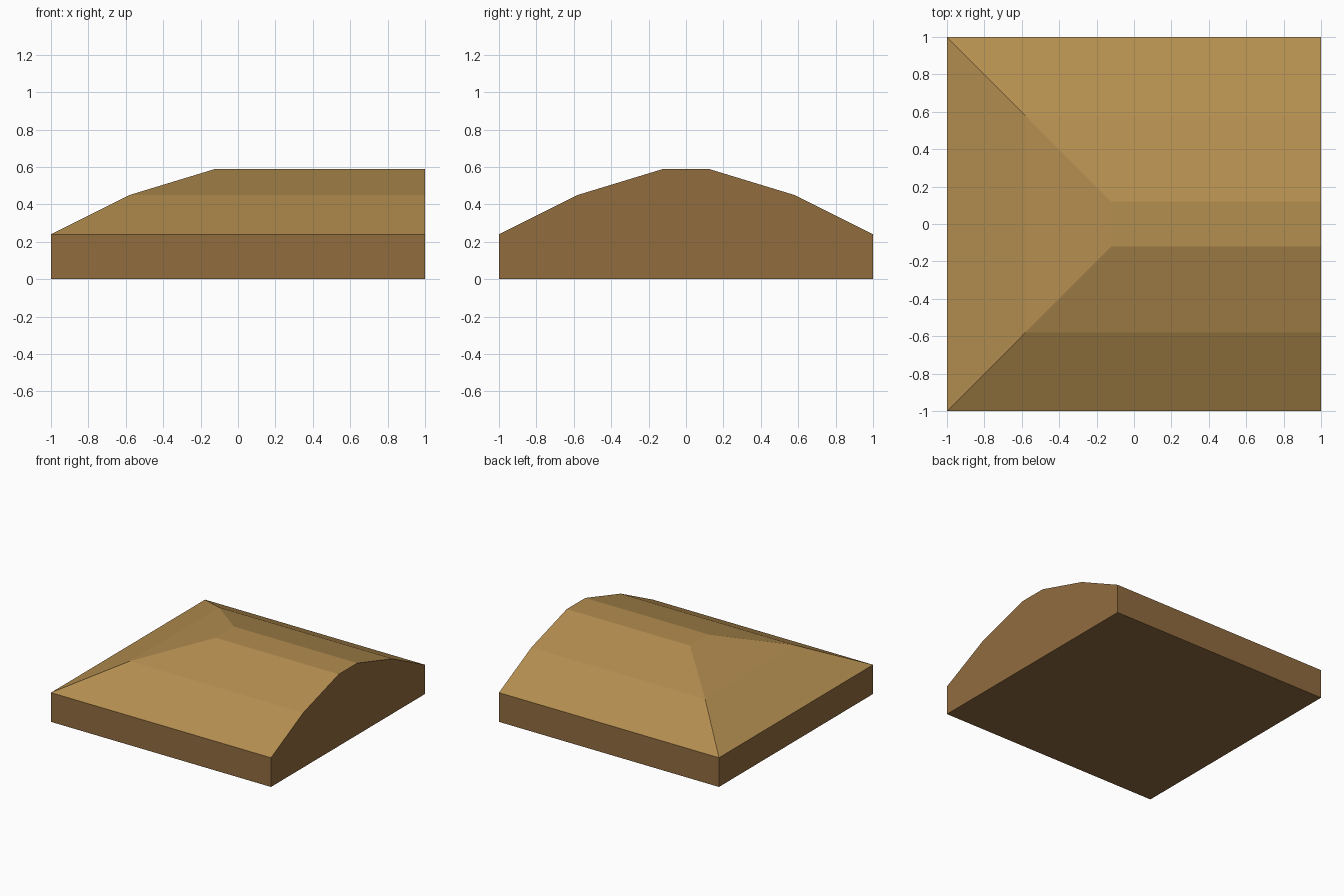
import bpy
import bmesh

cube = bpy.data.objects.get("Cube")
if cube:
    bpy.data.objects.remove(cube)


def linear(rgb):
    return [((c / 255 + 0.055) / 1.055) ** 2.4 for c in rgb] + [1.0]


def make_material(name, rgb):
    mat = bpy.data.materials.new(name)
    mat.use_nodes = True
    mat.diffuse_color = linear(rgb)
    mat.node_tree.nodes["Principled BSDF"].inputs["Base Color"].default_value = linear(rgb)
    return mat


# Half width and height of each level, from the ground to the flat ridge
LEVELS = [(1, 0), (1, 0.24), (0.58, 0.45), (0.12, 0.59)]

bm = bmesh.new()
rings = []
for w, z in LEVELS:
    corners = [(-w, -w), (1, -w), (1, w), (-w, w)]
    rings.append([bm.verts.new((x, y, z)) for x, y in corners])

# Walls and slopes on the front, back and right sides
for low, high in zip(rings, rings[1:]):
    for i in (0, 2, 3):
        j = (i + 1) % 4
        bm.faces.new((low[i], low[j], high[j], high[i]))

# Base, flat ridge and the upright end on the left
bm.faces.new(rings[0][::-1])
bm.faces.new(rings[-1])
bm.faces.new([r[1] for r in rings][::-1] + [r[2] for r in rings])
bmesh.ops.recalc_face_normals(bm, faces=bm.faces)

# Upward faces are the light top, the rest is the darker side
for face in bm.faces:
    face.material_index = 0 if face.normal.z > 0.1 else 1

mesh = bpy.data.meshes.new("mound_end")
bm.to_mesh(mesh)
bm.free()
mesh.materials.append(make_material("light sand top", (180, 142, 80)))
mesh.materials.append(make_material("brown earth side", (145, 108, 63)))
mound = bpy.data.objects.new("mound_end", mesh)
bpy.context.collection.objects.link(mound)
